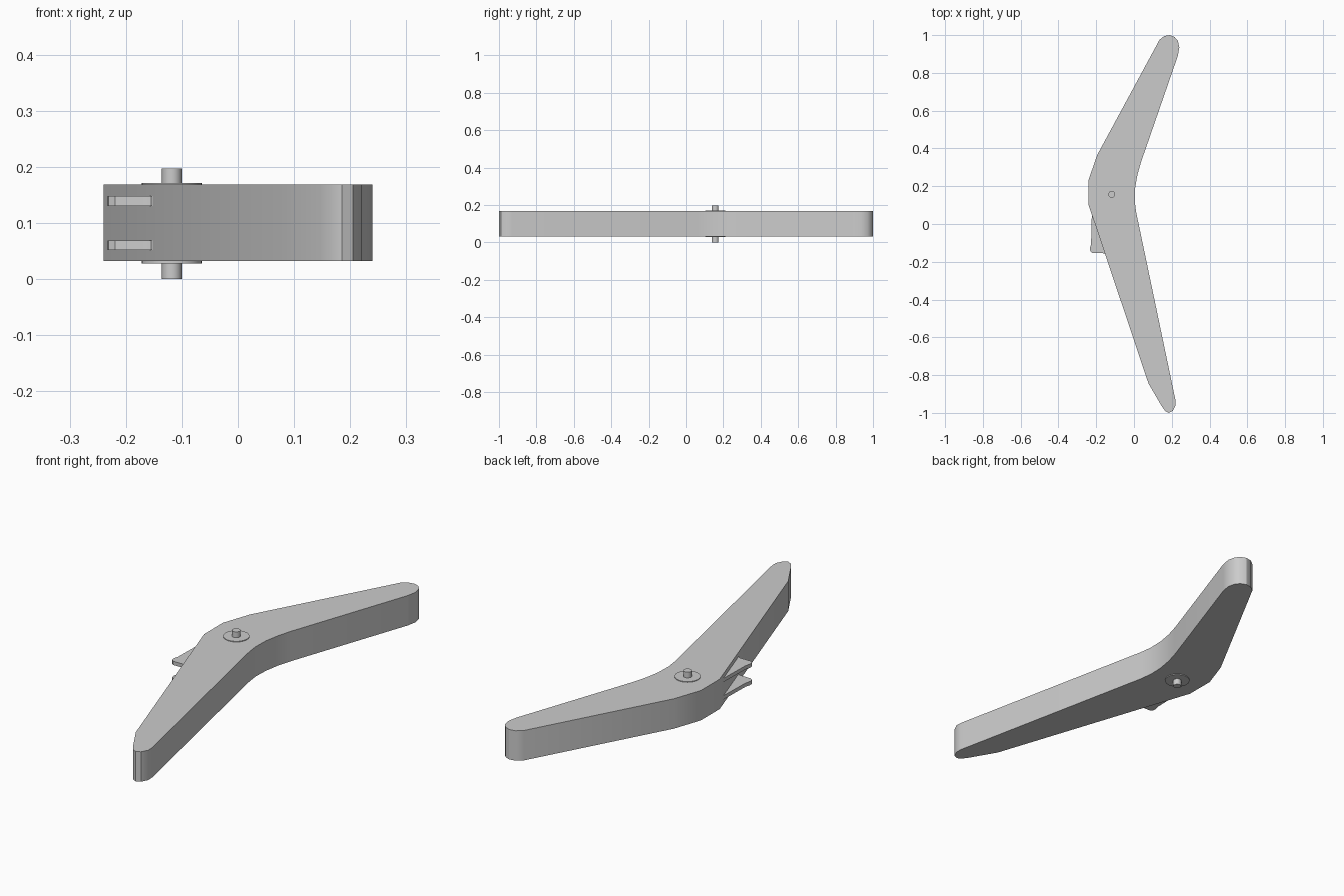
import bpy, bmesh, math

if "Cube" in bpy.data.objects:
    bpy.data.objects.remove(bpy.data.objects["Cube"])


def smooth(ob, angle=30):
    bpy.ops.object.select_all(action='DESELECT')
    ob.select_set(True)
    bpy.context.view_layer.objects.active = ob
    bpy.ops.object.shade_smooth_by_angle(angle=math.radians(angle))


def extrude_profile(name, pts, z0, z1):
    bm = bmesh.new()
    face = bm.faces.new([bm.verts.new((x, y, z0)) for x, y in pts])
    ext = bmesh.ops.extrude_face_region(bm, geom=[face])
    for v in ext['geom']:
        if isinstance(v, bmesh.types.BMVert):
            v.co.z = z1
    bmesh.ops.recalc_face_normals(bm, faces=bm.faces)
    me = bpy.data.meshes.new(name)
    bm.to_mesh(me)
    bm.free()
    ob = bpy.data.objects.new(name, me)
    bpy.context.collection.objects.link(ob)
    smooth(ob)
    return ob


def cylinder(name, r, z0, z1, sides):
    bpy.ops.mesh.primitive_cylinder_add(
        vertices=sides, radius=r, depth=z1 - z0,
        location=(PIVOT[0], PIVOT[1], (z0 + z1) / 2))
    ob = bpy.context.object
    ob.name = name
    smooth(ob)


PIVOT = (-0.118, 0.157)

# bent arm body, counter-clockwise from the lower tip
body = [(0.185, -1.0), (0.205, -0.99), (0.22, -0.96), (0.219, -0.93),
        (0.012, 0.06), (0.004, 0.12), (0.006, 0.19), (0.018, 0.26),
        (0.038, 0.33), (0.232, 0.89), (0.24, 0.935), (0.232, 0.97),
        (0.215, 0.99), (0.19, 1.0), (0.16, 0.995), (0.135, 0.975),
        (-0.195, 0.365), (-0.24, 0.235), (-0.24, 0.10), (0.077, -0.845),
        (0.147, -0.965), (0.165, -0.99)]
extrude_profile("arm_body", body, 0.032, 0.168)

# pair of small tabs on the outer edge
tab = [(-0.223, 0.055), (-0.227, -0.105), (-0.233, -0.128), (-0.231, -0.145),
       (-0.219, -0.154), (-0.167, -0.154), (-0.155, -0.158), (-0.147, -0.17),
       (-0.12, -0.17), (-0.19, 0.05)]
for name, z in (("lower_tab", 0.06), ("upper_tab", 0.139)):
    extrude_profile(name, tab, z - 0.0085, z + 0.0085)

# pivot pin through the arm, with a washer on each face
cylinder("pivot_pin", 0.018, 0.0, 0.197, 16)
cylinder("lower_washer", 0.054, 0.028, 0.034, 32)
cylinder("upper_washer", 0.054, 0.166, 0.171, 32)
